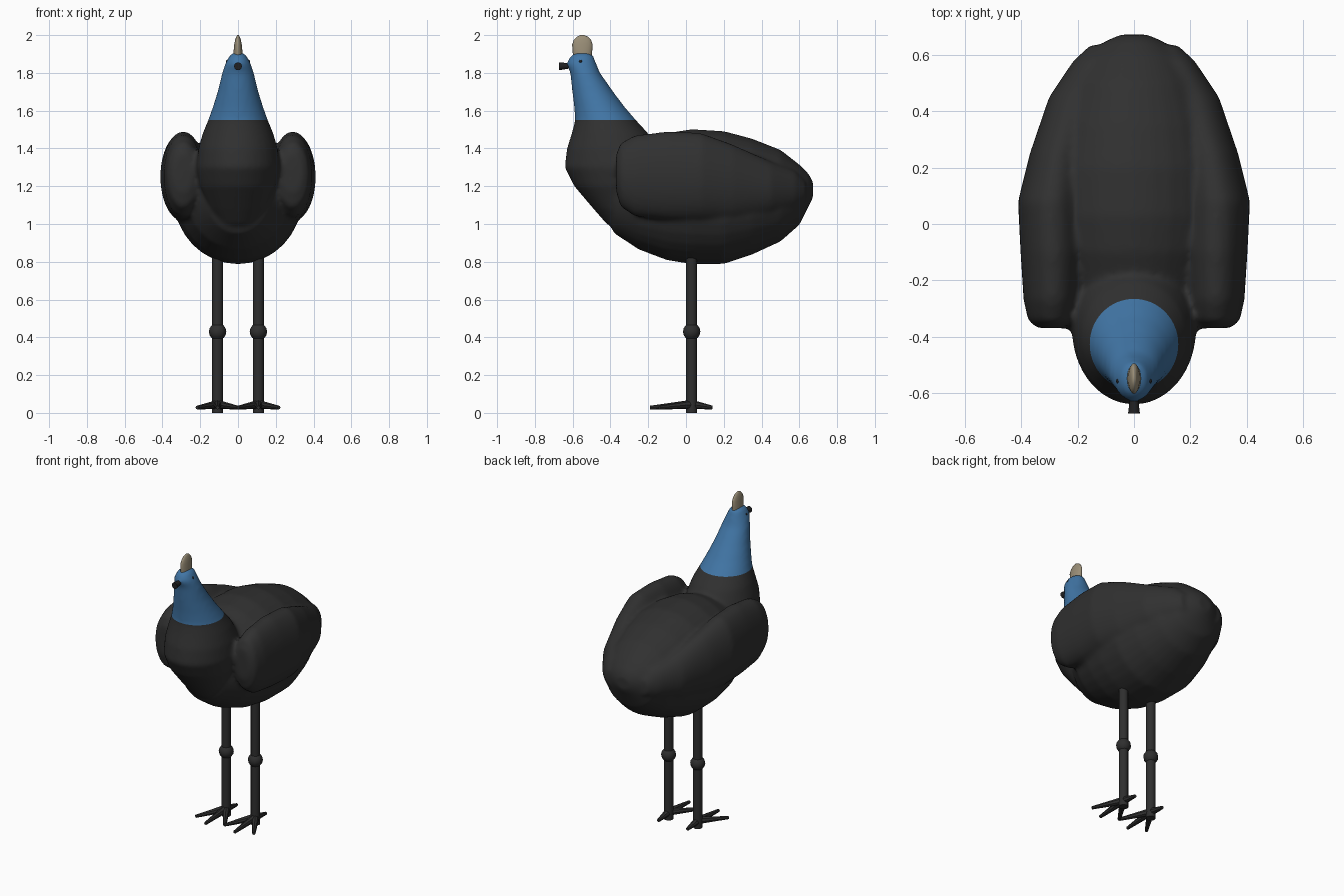
import bpy, bmesh, math
from mathutils import Vector, Matrix

if "Cube" in bpy.data.objects:
    bpy.data.objects.remove(bpy.data.objects["Cube"])


def material(name, rgb):
    m = bpy.data.materials.new(name)
    m.diffuse_color = (*rgb, 1)
    m.use_nodes = True
    m.node_tree.nodes["Principled BSDF"].inputs["Base Color"].default_value = m.diffuse_color
    return m


BLACK = material("black plumage", (0.03, 0.03, 0.03))
BLUE = material("blue skin", (0.053, 0.18, 0.38))
HORN = material("horn tan", (0.32, 0.27, 0.185))
LEG = material("dark leg", (0.028, 0.028, 0.028))
DARK = material("beak black", (0.015, 0.015, 0.016))


def add_loft(bm, rings, n=32):
    """Closed loft; each ring is (centre, half-axis u, half-axis v)."""
    loops = []
    for c, u, v in rings:
        c, u, v = Vector(c), Vector(u), Vector(v)
        angles = [2 * math.pi * i / n for i in range(n)]
        loops.append([bm.verts.new(c + u * math.cos(a) + v * math.sin(a)) for a in angles])
    faces = [bm.faces.new(loops[0]), bm.faces.new(loops[-1])]
    for a, b in zip(loops, loops[1:]):
        for i in range(n):
            j = (i + 1) % n
            faces.append(bm.faces.new((a[i], a[j], b[j], b[i])))
    bmesh.ops.recalc_face_normals(bm, faces=faces)


def add_cone(bm, p, q, r1, r2, n=12):
    """Tapered cylinder from p to q."""
    p, q = Vector(p), Vector(q)
    d = q - p
    mat = Matrix.Translation((p + q) / 2) @ d.to_track_quat('Z', 'Y').to_matrix().to_4x4()
    bmesh.ops.create_cone(bm, cap_ends=True, segments=n, radius1=r1, radius2=r2,
                          depth=d.length, matrix=mat)


def finish(bm, name, mats, angle=40):
    me = bpy.data.meshes.new(name)
    bm.to_mesh(me)
    bm.free()
    for m in mats:
        me.materials.append(m)
    ob = bpy.data.objects.new(name, me)
    bpy.context.collection.objects.link(ob)
    bpy.ops.object.select_all(action='DESELECT')
    ob.select_set(True)
    bpy.context.view_layer.objects.active = ob
    bpy.ops.object.shade_smooth_by_angle(angle=math.radians(angle))
    return ob


def y_ring(y, x, z, rx, rz):
    return (x, y, z), (rx, 0, 0), (0, 0, rz)


def z_ring(z, y0, y1, rx):
    return (0, (y0 + y1) / 2, z), (rx, 0, 0), (0, (y1 - y0) / 2, 0)


# Torso: y, centre z, half width, half height
torso = [(-.45, 1.15, .05, .06), (-.38, 1.15, .17, .2), (-.25, 1.145, .27, .28),
         (-.1, 1.145, .32, .337), (.03, 1.145, .34, .357), (.2, 1.14, .34, .352),
         (.35, 1.145, .305, .307), (.5, 1.15, .245, .243), (.6, 1.155, .175, .16),
         (.65, 1.18, .1, .085), (.672, 1.18, .05, .045)]
# Wing: y, centre x, centre z, half width, half height
wing = [(-.37, .29, 1.27, .05, .1), (-.345, .29, 1.26, .085, .17), (-.27, .29, 1.255, .102, .215),
        (-.1, .29, 1.255, .113, .235), (.08, .295, 1.25, .117, .232), (.25, .27, 1.22, .1, .2),
        (.45, .21, 1.19, .092, .14), (.58, .14, 1.18, .075, .1), (.635, .12, 1.17, .035, .05)]
# Neck and head: z, front y, back y, half width
neck = [(1.0, -.42, -.25, .1), (1.08, -.49, -.2, .15), (1.2, -.592, -.15, .2),
        (1.3, -.643, -.1, .222), (1.4, -.63, -.15, .21), (1.48, -.605, -.2, .187),
        (1.55, -.587, -.265, .158), (1.62, -.592, -.325, .133), (1.7, -.602, -.385, .108),
        (1.8, -.613, -.455, .084), (1.85, -.633, -.475, .067), (1.89, -.612, -.49, .047),
        (1.908, -.585, -.515, .022)]

# Fuse torso, wings and neck into one smooth skin
bm = bmesh.new()
add_loft(bm, [y_ring(y, 0, z, rx, rz) for y, z, rx, rz in torso])
for s in (-1, 1):
    add_loft(bm, [y_ring(y, s * x, z, rx, rz) for y, x, z, rx, rz in wing])
add_loft(bm, [z_ring(*r) for r in neck])
raw = finish(bm, "raw_body", [])
mod = raw.modifiers.new("fuse", 'REMESH')
mod.mode = 'VOXEL'
mod.voxel_size = 0.014
mod = raw.modifiers.new("soften", 'SMOOTH')
mod.factor = 0.5
mod.iterations = 6
dg = bpy.context.evaluated_depsgraph_get()
fused = bpy.data.meshes.new_from_object(raw.evaluated_get(dg))
bpy.data.objects.remove(raw)

# Cut the colour line of the neck, blue above it
bm = bmesh.new()
bm.from_mesh(fused)
bpy.data.meshes.remove(fused)
bmesh.ops.bisect_plane(bm, geom=bm.verts[:] + bm.edges[:] + bm.faces[:],
                       plane_co=(0, 0, 1.55), plane_no=(0, 0, 1))
for f in bm.faces:
    f.material_index = 1 if f.calc_center_median().z > 1.55 else 0
finish(bm, "body_and_neck", [BLACK, BLUE], 60)

# Casque on the head
bm = bmesh.new()
add_loft(bm, [z_ring(*r) for r in [
    (1.87, -.595, -.5, .026), (1.91, -.6, -.497, .024), (1.95, -.603, -.494, .02),
    (1.975, -.594, -.503, .015), (1.992, -.576, -.52, .009), (2.0, -.56, -.54, .004)]], 20)
finish(bm, "casque", [HORN], 60)

# Beak, flaring to its tip
bm = bmesh.new()
add_cone(bm, (0, -.60, 1.838), (0, -.672, 1.835), .012, .021)
finish(bm, "beak", [DARK])

# Eyes
bm = bmesh.new()
for s in (-1, 1):
    bmesh.ops.create_uvsphere(bm, u_segments=12, v_segments=8, radius=.009,
                              matrix=Matrix.Translation((s * .055, -.558, 1.86)))
finish(bm, "eyes", [DARK])

# Legs with knee and four toes each
for s, side in ((-1, "left"), (1, "right")):
    x, y = s * .108, .03
    bm = bmesh.new()
    add_cone(bm, (x, y, 0), (x, y, .9), .029, .029)
    finish(bm, side + "_leg", [LEG])
    bm = bmesh.new()
    bmesh.ops.create_uvsphere(bm, u_segments=12, v_segments=8, radius=.046,
                              matrix=Matrix.Translation((x, y, .43)))
    finish(bm, side + "_knee", [LEG])
    bm = bmesh.new()
    for dx, dy in ((0, -.22), (-.108, -.17), (.108, -.17), (0, .11)):
        add_cone(bm, (x, y, .045), (x + dx, y + dy, .028), .024, .01, 8)
    finish(bm, side + "_toes", [LEG])
